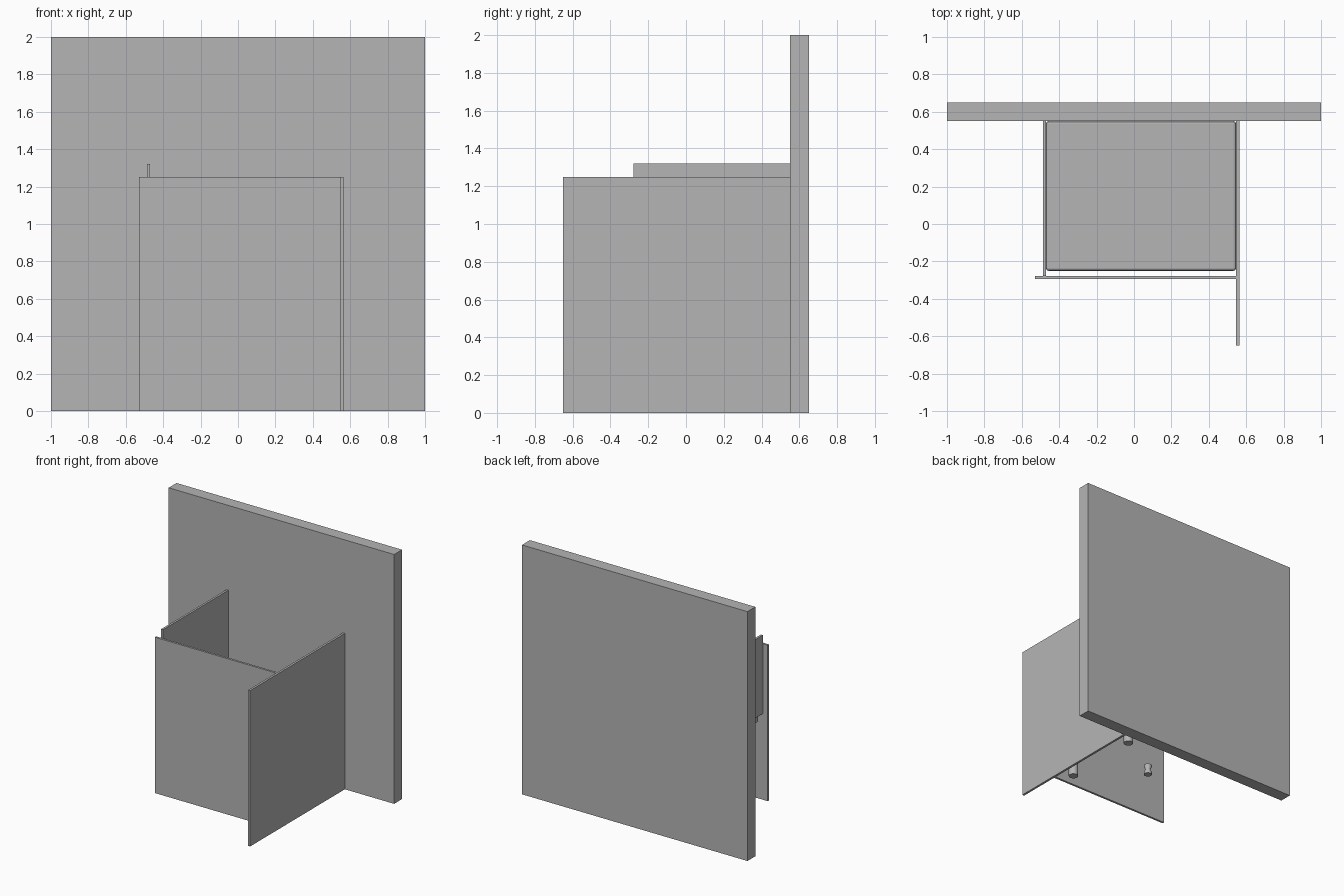
import bpy, bmesh, math

if "Cube" in bpy.data.objects:
    bpy.data.objects.remove(bpy.data.objects["Cube"])

grey = bpy.data.materials.new("plain_grey")
grey.diffuse_color = (0.46, 0.46, 0.46, 1)
grey.use_nodes = True
grey.node_tree.nodes["Principled BSDF"].inputs["Base Color"].default_value = grey.diffuse_color


def finish(name, bm):
    mesh = bpy.data.meshes.new(name)
    bmesh.ops.recalc_face_normals(bm, faces=bm.faces)
    bm.to_mesh(mesh)
    bm.free()
    mesh.materials.append(grey)
    obj = bpy.data.objects.new(name, mesh)
    bpy.context.collection.objects.link(obj)
    return obj


def box(name, x, y, z):
    """Box from (min, max) pairs on each axis."""
    bm = bmesh.new()
    bmesh.ops.create_cube(bm, size=1)
    for v in bm.verts:
        v.co = [r[0] if c < 0 else r[1] for c, r in zip(v.co, (x, y, z))]
    return finish(name, bm)


def turned(name, x, y, profile, sides=20):
    """Closed turned part from (radius, height) points."""
    bm = bmesh.new()
    rings = []
    for r, z in profile:
        rings.append([bm.verts.new((x + r * math.cos(2 * math.pi * i / sides),
                                    y + r * math.sin(2 * math.pi * i / sides), z))
                      for i in range(sides)])
    for a, b in zip(rings, rings[1:]):
        for i in range(sides):
            j = (i + 1) % sides
            bm.faces.new((a[i], a[j], b[j], b[i])).smooth = True
    bm.faces.new(rings[0])
    bm.faces.new(rings[-1])
    return finish(name, bm)


# Thick wall behind everything
box("back_wall", (-1, 1), (0.55, 0.65), (0, 2))

# Thin surrounding panels
box("right_panel", (0.545, 0.563), (-0.65, 0.55), (0, 1.25))
box("front_panel_left", (-0.53, 0.0), (-0.295, -0.278), (0, 1.25))
box("front_panel_right", (0.0, 0.545), (-0.295, -0.278), (0, 1.25))
box("left_panel", (-0.487, -0.47), (-0.278, 0.55), (0.69, 1.32))

# Shelf slab between the panels, with softened edges
slab = box("slab", (-0.47, 0.545), (-0.25, 0.55), (0.63, 0.73))
bevel = slab.modifiers.new("soft_edges", 'BEVEL')
bevel.width = 0.012
bevel.segments = 2

# Round legs below the slab on the right
for name, y in (("front_leg", -0.18), ("back_leg", 0.47)):
    turned(name, 0.45, y, [(0.036, 0.0), (0.036, 0.63)])

# Small waisted foot in the middle
turned("middle_foot", 0.03, 0.2,
       [(0.03, 0.0), (0.03, 0.02), (0.02, 0.045), (0.03, 0.07), (0.03, 0.08)])
